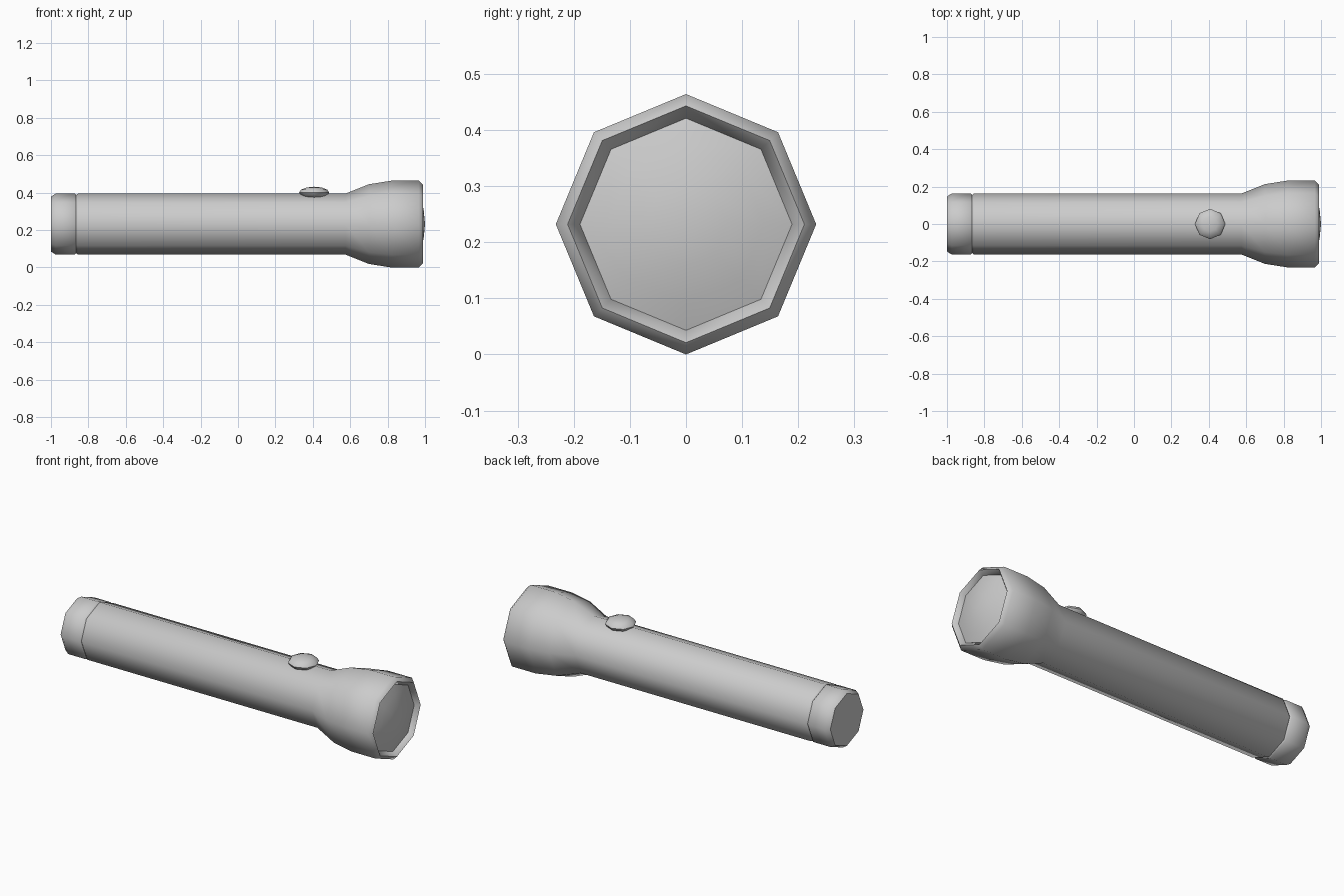
import bpy, math

if "Cube" in bpy.data.objects:
    bpy.data.objects.remove(bpy.data.objects["Cube"])

AXIS_Z = 0.232
SIDES = 8


def lathe(name, profile, axis, origin):
    """Revolve (distance along axis, radius) points; radius 0 makes a pole."""
    verts, faces, rings = [], [], []

    def place(d, a, b):
        p = (d, a, b) if axis == 'X' else (a, b, d)
        return tuple(p[i] + origin[i] for i in range(3))

    for d, r in profile:
        n = 1 if r == 0 else SIDES
        start = len(verts)
        for k in range(n):
            t = 2 * math.pi * k / SIDES
            verts.append(place(d, r * math.cos(t), r * math.sin(t)))
        rings.append([start + k % n for k in range(SIDES)])
    for lo, hi in zip(rings, rings[1:]):
        for k in range(SIDES):
            j = (k + 1) % SIDES
            quad = [lo[k], lo[j], hi[j], hi[k]]
            faces.append(list(dict.fromkeys(quad)))
    mesh = bpy.data.meshes.new(name)
    mesh.from_pydata(verts, [], faces)
    obj = bpy.data.objects.new(name, mesh)
    bpy.context.collection.objects.link(obj)
    bpy.ops.object.select_all(action='DESELECT')
    obj.select_set(True)
    bpy.context.view_layer.objects.active = obj
    bpy.ops.object.mode_set(mode='EDIT')
    bpy.ops.mesh.select_all(action='SELECT')
    bpy.ops.mesh.normals_make_consistent(inside=False)
    bpy.ops.object.mode_set(mode='OBJECT')
    bpy.ops.object.shade_smooth_by_angle(angle=math.radians(46))
    return obj


center = (0, 0, AXIS_Z)

# Tail cap with chamfered end
lathe("tail_cap", [(-1, 0), (-1, 0.147), (-0.975, 0.163), (-0.872, 0.163),
                   (-0.865, 0.156), (-0.865, 0)], 'X', center)

# Barrel, flared head, rim and recess behind the lens
lathe("barrel_and_head", [(-0.865, 0), (-0.865, 0.156), (-0.855, 0.163), (0.575, 0.163),
                          (0.70, 0.213), (0.82, 0.232), (0.967, 0.232),
                          (0.988, 0.211), (0.962, 0.189), (0.945, 0.189),
                          (0.945, 0)], 'X', center)

# Domed lens
lathe("lens", [(0.945, 0), (0.945, 0.189), (0.963, 0.189), (0.979, 0.14),
               (0.993, 0.073), (1.0, 0)], 'X', center)

# Push button: flattened low-poly sphere
rings = 6
dome = [(-0.032 * math.cos(math.pi * i / rings),
         0 if i in (0, rings) else 0.081 * math.sin(math.pi * i / rings))
        for i in range(rings + 1)]
lathe("push_button", dome, 'Z', (0.407, 0, 0.4))
